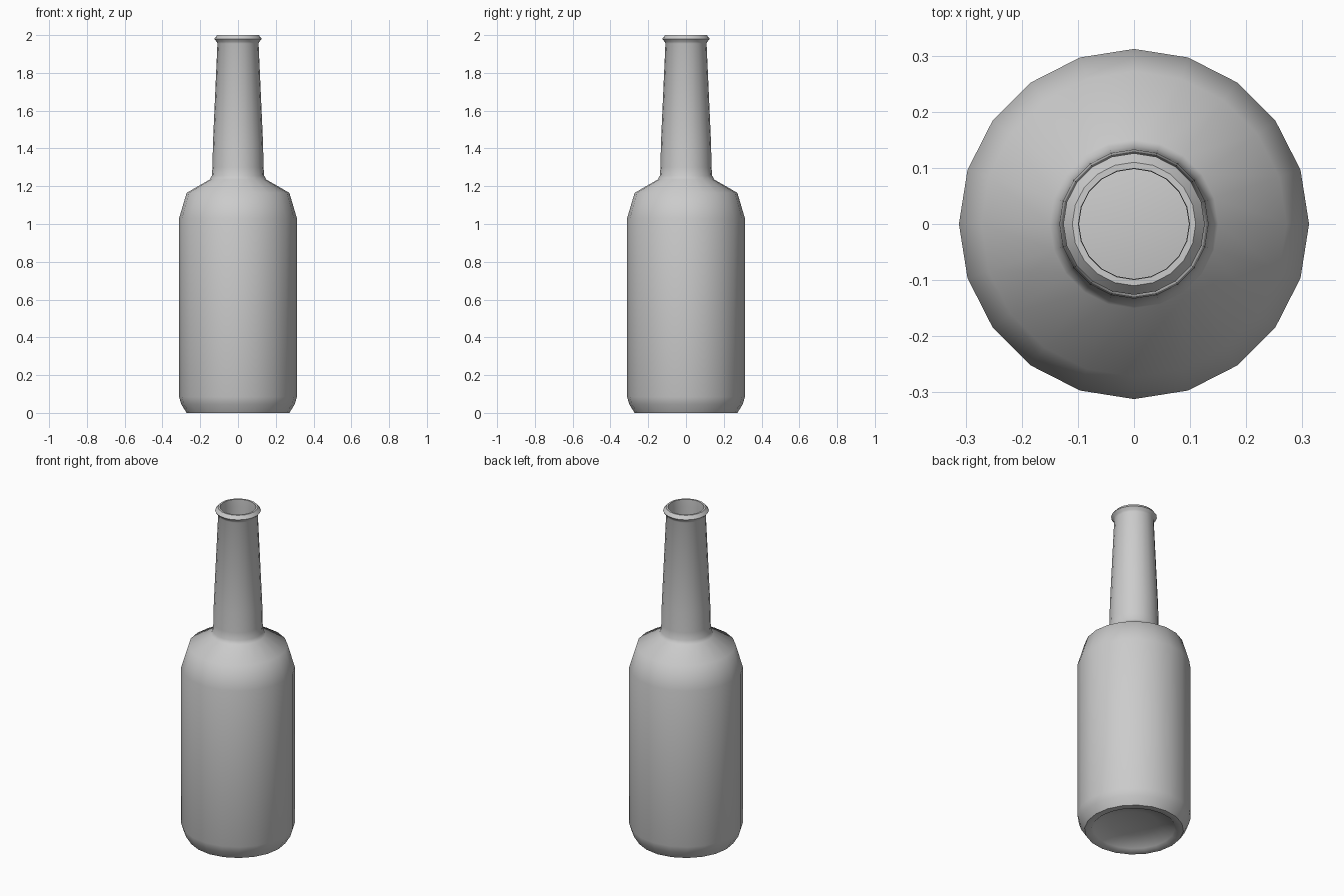
import bpy, bmesh, math

if "Cube" in bpy.data.objects:
    bpy.data.objects.remove(bpy.data.objects["Cube"])

SIDES = 20


def lathe(name, profile):
    """Revolve (radius, z) points around z; zero-radius ends become poles."""
    bm = bmesh.new()
    rings = []
    for r, z in profile:
        if r == 0:
            rings.append([bm.verts.new((0, 0, z))] * SIDES)
        else:
            rings.append([bm.verts.new((r * math.cos(2 * math.pi * i / SIDES),
                                        r * math.sin(2 * math.pi * i / SIDES), z))
                          for i in range(SIDES)])
    for a, b in zip(rings, rings[1:]):
        for i in range(SIDES):
            j = (i + 1) % SIDES
            bm.faces.new(list(dict.fromkeys((a[i], a[j], b[j], b[i]))))
    bmesh.ops.recalc_face_normals(bm, faces=bm.faces[:])
    mesh = bpy.data.meshes.new(name)
    bm.to_mesh(mesh)
    bm.free()
    obj = bpy.data.objects.new(name, mesh)
    bpy.context.collection.objects.link(obj)
    bpy.ops.object.select_all(action='DESELECT')
    obj.select_set(True)
    bpy.context.view_layer.objects.active = obj
    bpy.ops.object.shade_smooth_by_angle(angle=math.radians(50))
    return obj


# Outer skin: recessed base, body, shoulder, neck, lip
outer = [(0, 0.05), (0.13, 0.04), (0.225, 0.01), (0.235, 0), (0.272, 0),
         (0.3, 0.045), (0.312, 0.085), (0.312, 1.03), (0.272, 1.165),
         (0.15, 1.235), (0.139, 1.255), (0.135, 1.30), (0.133, 1.42),
         (0.109, 1.955), (0.113, 1.965), (0.126, 1.98), (0.11, 2.0)]

# Inner skin: mouth back down to the inside of the base
inner = [(0.099, 2.0), (0.098, 1.955), (0.121, 1.42), (0.123, 1.30),
         (0.128, 1.25), (0.14, 1.225), (0.264, 1.155), (0.3, 1.03),
         (0.3, 0.085), (0.288, 0.05), (0.265, 0.015), (0.225, 0.025),
         (0.13, 0.055), (0, 0.065)]

lathe("bottle", outer + inner)
